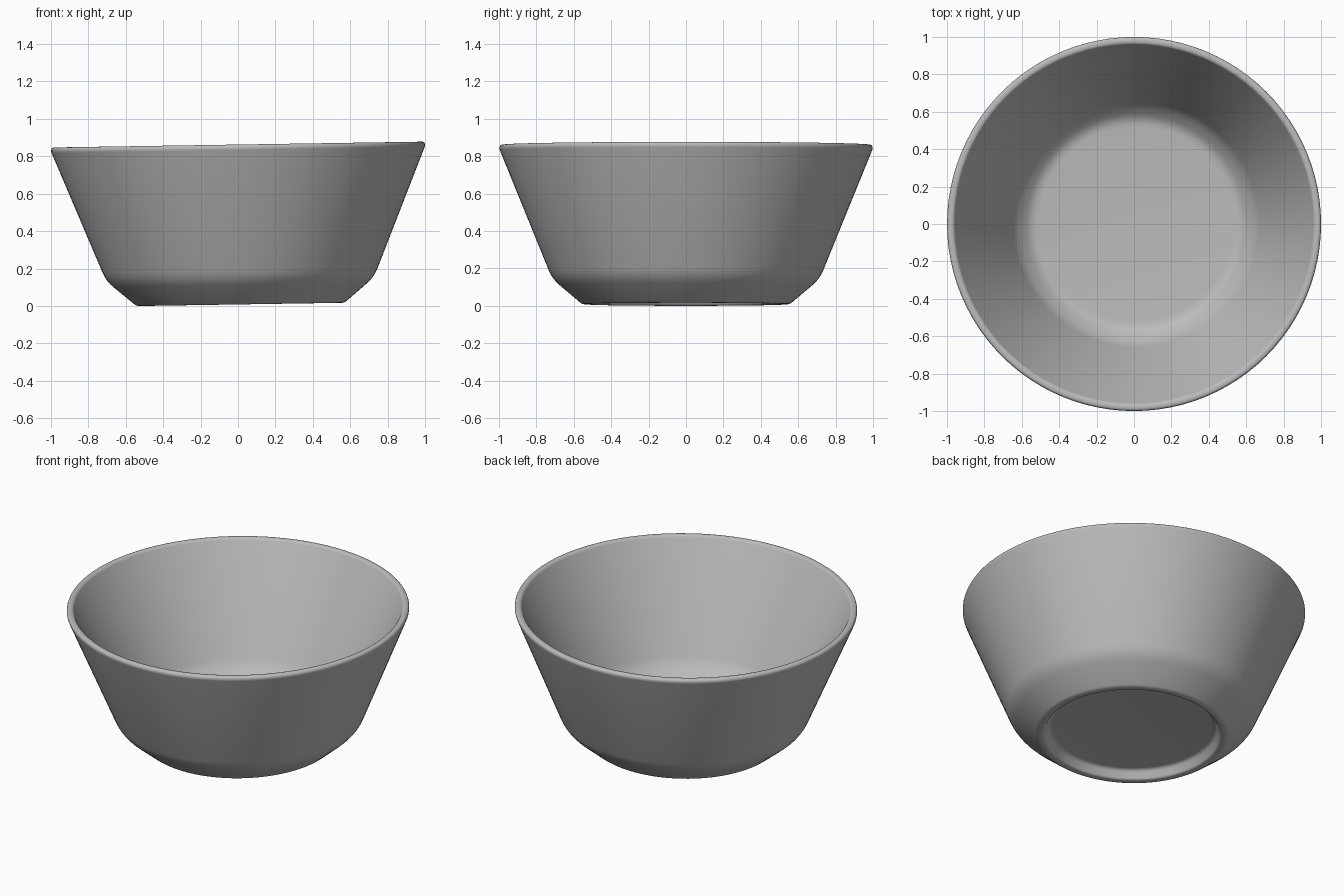
import bpy, bmesh, math
from mathutils import Matrix, Vector

cube = bpy.data.objects.get("Cube")
if cube:
    bpy.data.objects.remove(cube, do_unlink=True)

RIM_HEIGHT = 0.853
TILT = math.radians(-0.9)
SEGMENTS = 96

# One glaze colour
glaze = bpy.data.materials.new("grey glaze")
glaze.use_nodes = True
colour = (0.5, 0.5, 0.5, 1)
glaze.diffuse_color = colour
glaze.node_tree.nodes["Principled BSDF"].inputs["Base Color"].default_value = colour

# Cross-section (radius, height, corner rounding) from under the foot to the inner floor
corners = [
    (0.0, 0.055, 0), (0.485, 0.055, 0.02), (0.515, 0.0, 0.012),
    (0.555, 0.0, 0.015), (0.715, 0.135, 0.05), (1.0, 0.835, 0.012),
    (0.992, RIM_HEIGHT, 0.012), (0.962, RIM_HEIGHT, 0.014),
    (0.64, 0.185, 0.04), (0.56, 0.11, 0.04), (0.0, 0.105, 0),
]


def rounded(points, steps=4):
    """Replace each corner by a short quadratic curve."""
    result = []
    for i, (r, z, size) in enumerate(points):
        here = Vector((r, z))
        if not size:
            result.append(here)
            continue
        before, after = (Vector(points[j][:2]) - here for j in (i - 1, i + 1))
        start = here + before.normalized() * min(size, before.length * 0.45)
        end = here + after.normalized() * min(size, after.length * 0.45)
        for s in range(steps + 1):
            t = s / steps
            result.append(start * (1 - t) ** 2 + here * 2 * t * (1 - t) + end * t ** 2)
    return result


# Bowl turned around its axis
bm = bmesh.new()
verts = [bm.verts.new((p.x, 0, p.y)) for p in rounded(corners)]
edges = [bm.edges.new(pair) for pair in zip(verts, verts[1:])]
bmesh.ops.spin(bm, geom=verts + edges, cent=(0, 0, 0), axis=(0, 0, 1),
               angle=math.tau, steps=SEGMENTS)
bmesh.ops.remove_doubles(bm, verts=bm.verts, dist=0.0005)
bmesh.ops.recalc_face_normals(bm, faces=bm.faces)

# Slight lean, pivoting on the middle of the rim, then rest on the ground
pivot = Matrix.Translation((0, 0, RIM_HEIGHT))
bm.transform(pivot @ Matrix.Rotation(TILT, 4, "Y") @ pivot.inverted())
lowest = min(v.co.z for v in bm.verts)
bmesh.ops.translate(bm, verts=bm.verts, vec=(0, 0, -lowest))

mesh = bpy.data.meshes.new("bowl")
bm.to_mesh(mesh)
bm.free()
mesh.materials.append(glaze)
bowl = bpy.data.objects.new("bowl", mesh)
bpy.context.collection.objects.link(bowl)
bpy.context.view_layer.objects.active = bowl
bowl.select_set(True)
bpy.ops.object.shade_smooth_by_angle(angle=math.radians(40))
